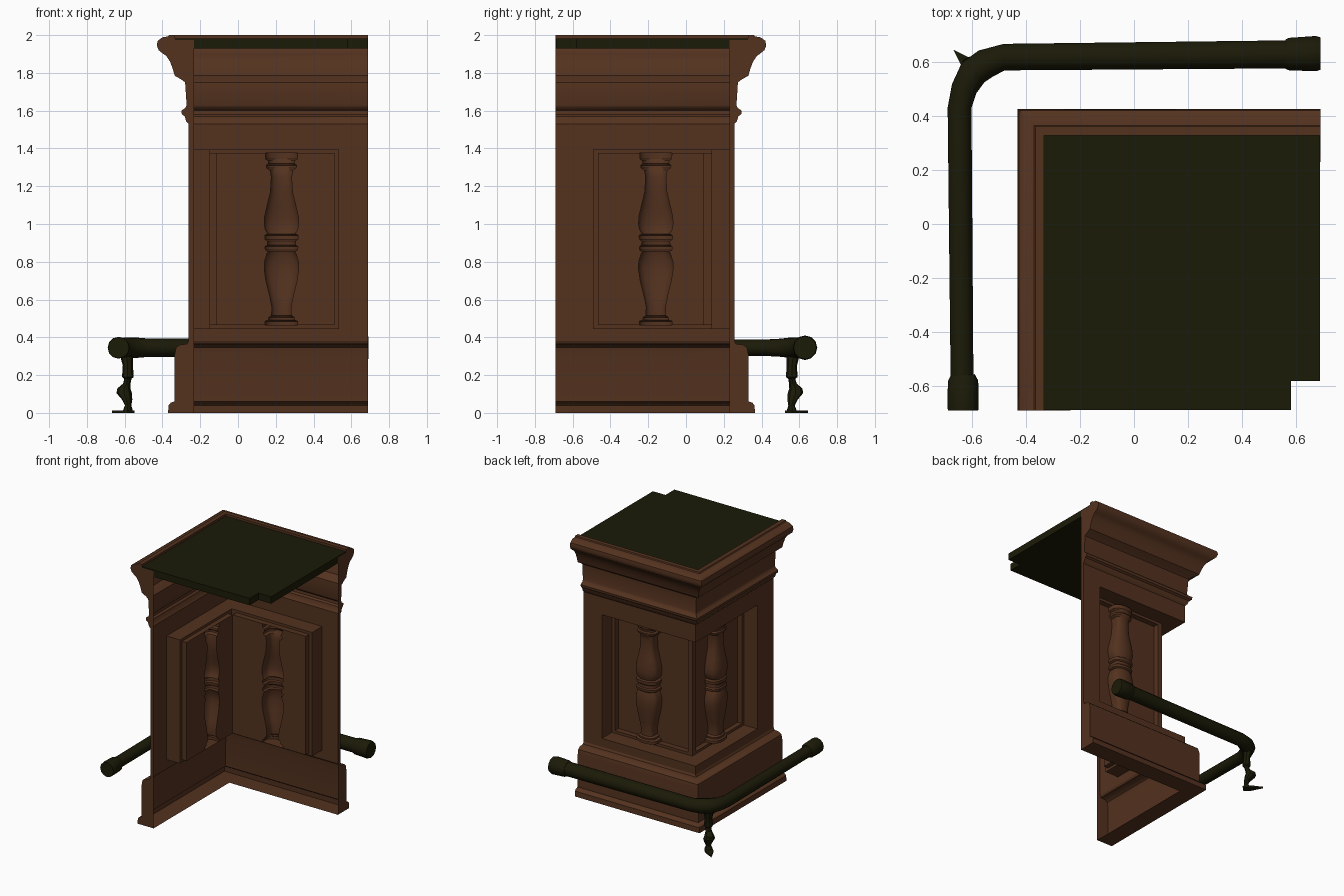
import bpy, bmesh, math
from mathutils import Vector

if "Cube" in bpy.data.objects:
    bpy.data.objects.remove(bpy.data.objects["Cube"])


def material(name, rgb):
    m = bpy.data.materials.new(name)
    m.diffuse_color = (*rgb, 1)
    m.use_nodes = True
    m.node_tree.nodes["Principled BSDF"].inputs["Base Color"].default_value = m.diffuse_color
    return m


WOOD = material("brown_wood", (0.088, 0.032, 0.0135))
GREEN = material("dark_green", (0.011, 0.0105, 0.0024))


def finish(name, bm, mat, angle=35, recalc=False):
    if recalc:
        bmesh.ops.recalc_face_normals(bm, faces=bm.faces)
    me = bpy.data.meshes.new(name)
    bm.to_mesh(me)
    bm.free()
    me.materials.append(mat)
    ob = bpy.data.objects.new(name, me)
    bpy.context.collection.objects.link(ob)
    bpy.ops.object.select_all(action='DESELECT')
    ob.select_set(True)
    bpy.context.view_layer.objects.active = ob
    bpy.ops.object.shade_smooth_by_angle(angle=math.radians(angle))
    return ob


def loft(bm, rings, cap=True):
    vs = [[bm.verts.new(p) for p in r] for r in rings]
    n = len(vs[0])
    for a, b in zip(vs, vs[1:]):
        for i in range(n):
            bm.faces.new((a[i], a[(i + 1) % n], b[(i + 1) % n], b[i]))
    if cap:
        bm.faces.new(vs[0])
        bm.faces.new(vs[-1])


# the two walls mirror each other about the corner diagonal, with a small shift
SHIFT = 0.005


def back(s, d, z):
    return (s, d - SHIFT, z)


def left(s, d, z):
    return (-d, -s - SHIFT, z)


# corner counter walls: one moulding profile (outward distance, height)
END, WALL, INNER = 0.689, 0.262, 0.234
LOW, HIGH = 0.38, 1.53
profile = [(INNER, 0), (.37, 0), (.368, .04), (.355, .055), (.337, .06),
           (.335, .31), (.328, .345), (.31, .36), (.27, .365), (WALL, LOW),
           (WALL, HIGH), (.275, 1.545), (.282, 1.57), (.297, 1.58),
           (.30, 1.60), (.278, 1.615), (.272, 1.63), (.28, 1.75),
           (.30, 1.765), (.335, 1.785), (.345, 1.82), (.36, 1.86),
           (.38, 1.89), (.395, 1.90), (.42, 1.92), (.43, 1.945),
           (.425, 1.97), (.40, 1.988), (.37, 1.993), (.365, 2.0),
           (.333, 2.0), (.333, 1.975)]
bm = bmesh.new()
rows = [[bm.verts.new(p) for p in (left(.685, d, z), back(-d, d, z), back(END, d, z))]
        for d, z in profile]
for k, (a, b) in enumerate(zip(rows, rows[1:])):
    if profile[k][1] == LOW:
        continue                      # panelled band is built separately
    for i in (0, 1):
        bm.faces.new((a[i], b[i], b[i + 1], a[i + 1]))
outline = profile + [(INNER, 1.975)]
bm.faces.new([bm.verts.new(left(.685, d, z)) for d, z in outline])
bm.faces.new([bm.verts.new(back(END, d, z)) for d, z in reversed(outline)])
bm.normal_update()
for f in bm.faces:                    # end caps face away from the corner
    if len(f.verts) > 4:
        if (f.normal.y > .5) or (f.normal.x < -.5):
            f.normal_flip()
finish("counter_walls", bm, WOOD)

# recessed panels wrapping the corner, each with a raised half baluster
baluster = [(.465, .086), (.485, .086), (.492, .066), (.505, .068), (.515, .052),
            (.56, .05), (.62, .062), (.70, .082), (.76, .091), (.80, .09),
            (.84, .078), (.855, .07), (.862, .085), (.88, .087), (.888, .075),
            (.91, .073), (.918, .087), (.94, .088), (.948, .072), (.97, .085),
            (1.0, .091), (1.04, .089), (1.10, .075), (1.17, .058),
            (1.25, .053), (1.285, .06), (1.297, .078), (1.31, .08),
            (1.32, .068), (1.335, .07), (1.345, .084), (1.375, .085)]


def panel(name, place, flip, end, far, centre, mid, floor, mid_near, floor_near):
    bm = bmesh.new()

    def rect(s0, s1, z0, z1, d):
        return [bm.verts.new(place(s, d, z))
                for s, z in ((s0, z0), (s0, z1), (s1, z1), (s1, z0))]
    rects = [rect(-WALL, end, LOW, HIGH, WALL),
             rect(-WALL, far, .445, 1.395, WALL),
             rect(-mid_near, far, .445, 1.395, mid),
             rect(-floor_near, far - .025, .465, 1.375, mid),
             rect(-floor_near, far - .025, .465, 1.375, floor)]
    for level, (a, b) in enumerate(zip(rects, rects[1:])):
        for i in range(4):
            if i == 0 and level < 2:
                continue              # the recess is open at the corner
            j = (i + 1) % 4
            bm.faces.new((a[i], a[j], b[j], b[i]))
    grid = []
    for z, r in baluster:
        pts = [(-floor_near, floor), (centre - r, floor)]
        for k in range(13):
            t = math.pi * k / 12
            pts.append((centre - r * math.cos(t),
                        floor + .05 + .55 * r * math.sin(t)))
        pts += [(centre + r, floor), (far - .025, floor)]
        grid.append([bm.verts.new(place(s, d, z)) for s, d in pts])
    # close the flat top and bottom of the baluster
    bm.faces.new(grid[0][1:-1])
    bm.faces.new(grid[-1][1:-1][::-1])
    for a, b in zip(grid, grid[1:]):
        for i in range(len(a) - 1):
            bm.faces.new((a[i], b[i], b[i + 1], a[i + 1]))
    if flip:
        bmesh.ops.reverse_faces(bm, faces=bm.faces)
    finish(name, bm, WOOD)


panel("back_panel", back, False, END, .535, .23, .14, .097, .148, .11)
panel("left_panel", left, True, .685, .487, .155, .148, .11, .14, .097)

# notched counter top
bm = bmesh.new()
plan = [(-.333, -.688), (.58, -.688), (.58, -.58), (.687, -.58),
        (.687, .328), (-.333, .328)]
loft(bm, [[(x, y, z) for x, y in plan] for z in (1.93, 1.983)])
finish("counter_top", bm, GREEN, 30, True)


# foot rail pipe and its collars
def tube(name, path, sides=12):
    bm = bmesh.new()
    pts = [Vector((x, y, .345)) for x, y, r in path]
    rings = []
    for i, p in enumerate(pts):
        a = pts[max(i - 1, 0)]
        b = pts[min(i + 1, len(pts) - 1)]
        t = (b - a).normalized()
        n = Vector((-t.y, t.x, 0))
        r = path[i][2]
        rings.append([p + r * (math.cos(k * math.tau / sides) * n
                               + math.sin(k * math.tau / sides) * Vector((0, 0, 1)))
                      for k in range(sides)])
    loft(bm, rings)
    finish(name, bm, GREEN, 40, True)


tube("foot_rail", [(-.635, -.66, .042), (-.645, .43, .044), (-.628, .50, .048),
                   (-.595, .56, .055), (-.55, .592, .055), (-.48, .617, .049),
                   (.66, .628, .052)])
tube("left_rail_collar", [(-.632, -.69, .056), (-.632, -.67, .058),
                          (-.632, -.58, .056), (-.634, -.56, .046)])
tube("back_rail_collar", [(.56, .628, .054), (.572, .628, .06),
                          (.672, .63, .065), (.69, .63, .06)])

# ornamental rail foot on the diagonal
OUT = Vector((-1, 1, 0)).normalized()
SIDE = Vector((1, 1, 0)).normalized()
BASE = Vector((-.583, .56, 0))
# height, outward offset, half depth, half width
sections = [(.012, .0, .022, .03), (.04, -.002, .016, .018), (.07, .005, .022, .032),
            (.105, .028, .04, .042), (.13, .03, .035, .034), (.155, .008, .018, .022),
            (.18, .0, .018, .02), (.19, .0, .03, .032), (.25, .0, .026, .028),
            (.31, .01, .034, .038)]
bm = bmesh.new()
loft(bm, [[BASE + OUT * (o + hd * math.cos(k * math.tau / 8))
           + SIDE * (w * math.sin(k * math.tau / 8)) + Vector((0, 0, z))
           for k in range(8)] for z, o, hd, w in sections])
toe = [(-.025, -.025), (.03, -.03), (.12, 0), (.03, .03), (-.025, .025)]
loft(bm, [[BASE + OUT * o + SIDE * w + Vector((0, 0, z)) for o, w in toe]
          for z in (0, .012)])
finish("rail_foot", bm, GREEN, 30, True)
